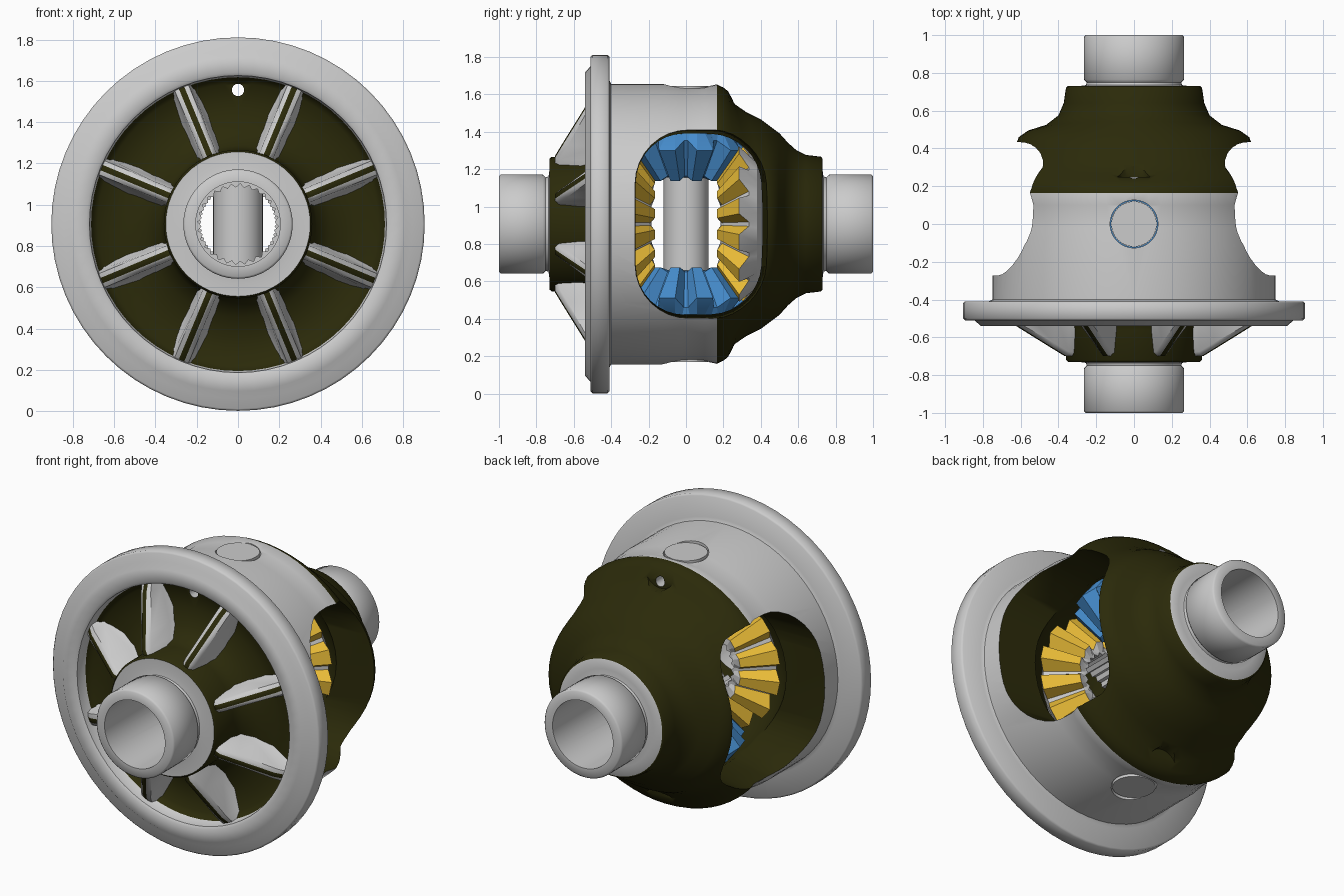
import bpy, bmesh
from math import sin, cos, pi, radians
from mathutils import Matrix, Vector

if "Cube" in bpy.data.objects:
    bpy.data.objects.remove(bpy.data.objects["Cube"])

Z0 = 0.906  # height of the main axis


def material(name, rgb):
    m = bpy.data.materials.new(name)
    m.diffuse_color = (*rgb, 1)
    m.use_nodes = True
    m.node_tree.nodes["Principled BSDF"].inputs["Base Color"].default_value = m.diffuse_color
    return m


OLIVE = material("olive", (0.024, 0.023, 0.003))
YELLOW = material("yellow", (0.85, 0.52, 0.04))
BLUE = material("blue", (0.06, 0.26, 0.6))


def finish(name, bm, colour=None):
    bmesh.ops.recalc_face_normals(bm, faces=bm.faces)
    me = bpy.data.meshes.new(name)
    bm.to_mesh(me)
    bm.free()
    me.materials.append(None)      # slot 0 stays plain grey
    if colour:
        me.materials.append(colour)
    ob = bpy.data.objects.new(name, me)
    bpy.context.collection.objects.link(ob)
    return ob


def smooth(ob, angle=32):
    bpy.ops.object.select_all(action='DESELECT')
    ob.select_set(True)
    bpy.context.view_layer.objects.active = ob
    bpy.ops.object.shade_smooth_by_angle(angle=radians(angle))


def bridge(bm, a, b, mat=0):
    n = len(a)
    for i in range(n):
        f = bm.faces.new((a[i], a[(i + 1) % n], b[(i + 1) % n], b[i]))
        f.material_index = mat(i) if callable(mat) else mat


def cylinder(name, r, length, matrix, n=32):
    bm = bmesh.new()
    bmesh.ops.create_cone(bm, cap_ends=True, segments=n, radius1=r, radius2=r,
                          depth=length, matrix=matrix)
    return finish(name, bm, OLIVE)


def cut(ob, cutter):
    mod = ob.modifiers.new("cut", 'BOOLEAN')
    mod.operation, mod.solver, mod.object = 'DIFFERENCE', 'EXACT', cutter
    bpy.ops.object.select_all(action='DESELECT')
    bpy.context.view_layer.objects.active = ob
    ob.select_set(True)
    bpy.ops.object.modifier_apply(modifier=mod.name)
    bpy.data.objects.remove(cutter)


# Case: closed profile (y, r) turned about y; the dome has a wider x profile (y, rz, y, rx)
profile = [(-1, .205), (-1, .255), (-.99, .265), (-.765, .265), (-.75, .25), (-.735, .255),
           (-.73, .29), (-.73, .35), (-.718, .36), (-.56, .36), (-.50, .38), (-.45, .45),
           (-.42, .55), (-.43, .68), (-.46, .712), (-.53, .72), (-.54, .735), (-.54, .81),
           (-.51, .845), (-.51, .895), (-.50, .905), (-.42, .905), (-.41, .895), (-.41, .77),
           (-.40, .75), (-.12, .75), (-.02, .738), (.10, .733), (.165, .747),
           (.20, .73, .22, .73), (.225, .71, .27, .705), (.26, .645, .35, .66),
           (.32, .60, .42, .625), (.40, .56, .46, .61), (.50, .485, .495, .56),
           (.545, .435, .525, .465), (.59, .395, .575, .40), (.64, .37, .64, .372), (.722, .36),
           (.73, .35), (.73, .29), (.735, .255), (.75, .25), (.765, .265), (.99, .265),
           (1, .255), (1, .205)]
N = 64
bm = bmesh.new()
rings = []
for p in profile:
    q = p if len(p) == 4 else p + p
    ring = []
    for i in range(N):
        t = 2 * pi * i / N
        w = cos(t) ** 2
        y, r = q[0] + (q[2] - q[0]) * w, q[1] + (q[3] - q[1]) * w
        ring.append(bm.verts.new((r * cos(t), y, Z0 + r * sin(t))))
    rings.append(ring)
for k in range(len(profile)):
    a, b = profile[k], profile[(k + 1) % len(profile)]
    y, r = (a[0] + b[0]) / 2, (a[1] + b[1]) / 2
    olive = (-.725 < y < -.40 and r < .715) or (.16 < y < .729 and r > .3)
    bridge(bm, rings[k], rings[(k + 1) % len(rings)], int(olive))
case = finish("differential_case", bm, OLIVE)

# Hollow for the gears
bm = bmesh.new()
bmesh.ops.create_uvsphere(bm, u_segments=48, v_segments=24, radius=.56,
                          matrix=Matrix.Translation((0, 0, Z0)))
for f in bm.faces:
    f.material_index = 1
cut(case, finish("hollow_cutter", bm, OLIVE))

# Side windows: flared rounded rectangles
for s in (-1, 1):
    bm = bmesh.new()
    loops = []
    for x, y0, y1, h, cr in ((.15, -.265, .385, .475, .25), (.9, -.275, .465, .53, .32)):
        loop = []
        for c, (sy, sz) in enumerate(((1, 1), (-1, 1), (-1, -1), (1, -1))):
            cy = y1 - cr if sy > 0 else y0 + cr
            for j in range(9):
                a = (c + j / 8) * pi / 2
                loop.append(bm.verts.new((s * x, cy + cr * cos(a),
                                          Z0 + sz * (h - cr) + cr * sin(a))))
        loops.append(loop)
    bridge(bm, *loops)
    for loop in loops:
        bm.faces.new(loop)
    for f in bm.faces:
        f.material_index = 1
    cut(case, finish("window_cutter", bm, OLIVE))

# Pin hole, retaining pin hole and the shallow pockets behind it
TURN = Matrix.Rotation(pi / 2, 4, 'X')
cut(case, cylinder("pin_hole_cutter", .127, 2, Matrix.Translation((0, 0, Z0))))
for s in (-1, 1):
    pocket = cylinder("pocket_cutter", .10, .4, Matrix.Translation((0, .45, Z0 + s * .71)) @ TURN)
    for f in pocket.data.polygons:
        f.material_index = 1
    cut(case, pocket)


def retaining_hole():
    return cylinder("retaining_hole_cutter", .03, 2, Matrix.Translation((0, 0, Z0 + .65)) @ TURN, 16)


cut(case, retaining_hole())
smooth(case, 46)

# Cross pin
pin = cylinder("cross_pin", .12, 1.475, Matrix.Translation((0, 0, Z0)), 40)
pin.data.materials.pop(index=1)
cut(pin, retaining_hole())
smooth(pin)

# Eight tapered ribs on the front web, with an olive crest
bm = bmesh.new()
for k in range(8):
    rot = Matrix.Translation((0, 0, Z0)) @ Matrix.Rotation((k + .5) * pi / 4, 4, 'Y')
    sections = []
    for r, base, top in ((.34, -.50, -.70), (.39, -.46, -.70), (.47, -.42, -.655),
                         (.67, -.41, -.54), (.715, -.43, -.50)):
        d = top - base
        pts = [(-.07, base), (-.05, base + .22 * d), (-.036, base + .9 * d), (-.014, top),
               (.014, top), (.036, base + .9 * d), (.05, base + .22 * d), (.07, base)]
        sections.append([bm.verts.new(rot @ Vector((x, y, r))) for x, y in pts])
    for a, b in zip(sections, sections[1:]):
        bridge(bm, a, b, lambda i: int(i == 3))
    bm.faces.new(sections[0])
    bm.faces.new(sections[-1])
smooth(finish("front_ribs", bm, OLIVE), 45)

# Bevel gears: pitch point (d, r) at the big end, teeth run towards the centre
TOOTH = (-.43, -.22, .22, .43)  # root, crest, crest, root across one tooth pitch


def bevel_gear(name, teeth, d, r, bore, colour, rot, spline=0.0):
    bm = bmesh.new()
    m = Matrix.Translation((0, 0, Z0)) @ rot
    n = teeth * 4

    def ring(z, rad, depth=0.0, ridge=0.0):
        out = []
        for i in range(n):
            step = TOOTH[i % 4] if depth else (i % 4) / 4 - .375
            a = 2 * pi * (i // 4 + .5 + step) / teeth
            e = depth * (1 if i % 4 in (1, 2) else -1)
            rr = rad + e + (ridge if i % 2 else 0)
            out.append(bm.verts.new(m @ Vector((rr * cos(a), rr * sin(a), z - e * .8))))
        return out

    k = .58
    rings = [ring(d * k + .005, bore, 0, spline), ring(d * k + .005, (bore + r * k - .02) / 2),
             ring(d * k, r * k, .016), ring(d, r, .032), ring(d + .07, r * .86),
             ring(d + .11, r * .66), ring(d + .11, bore, 0, spline)]
    for j in range(len(rings)):
        tooth = (lambda i: int(i % 4 != 3)) if j == 2 else 0
        bridge(bm, rings[j], rings[(j + 1) % len(rings)], 1 if colour is BLUE else tooth)
    smooth(finish(name, bm, colour), 20)


for side, a in (("upper", 0), ("lower", pi)):
    bevel_gear(side + "_pinion", 10, .42, .30, .121, BLUE, Matrix.Rotation(a, 4, 'X'))
for side, a in (("front", pi / 2), ("rear", -pi / 2)):
    bevel_gear(side + "_side_gear", 14, .31, .41, .178, YELLOW, Matrix.Rotation(a, 4, 'X'), .018)
